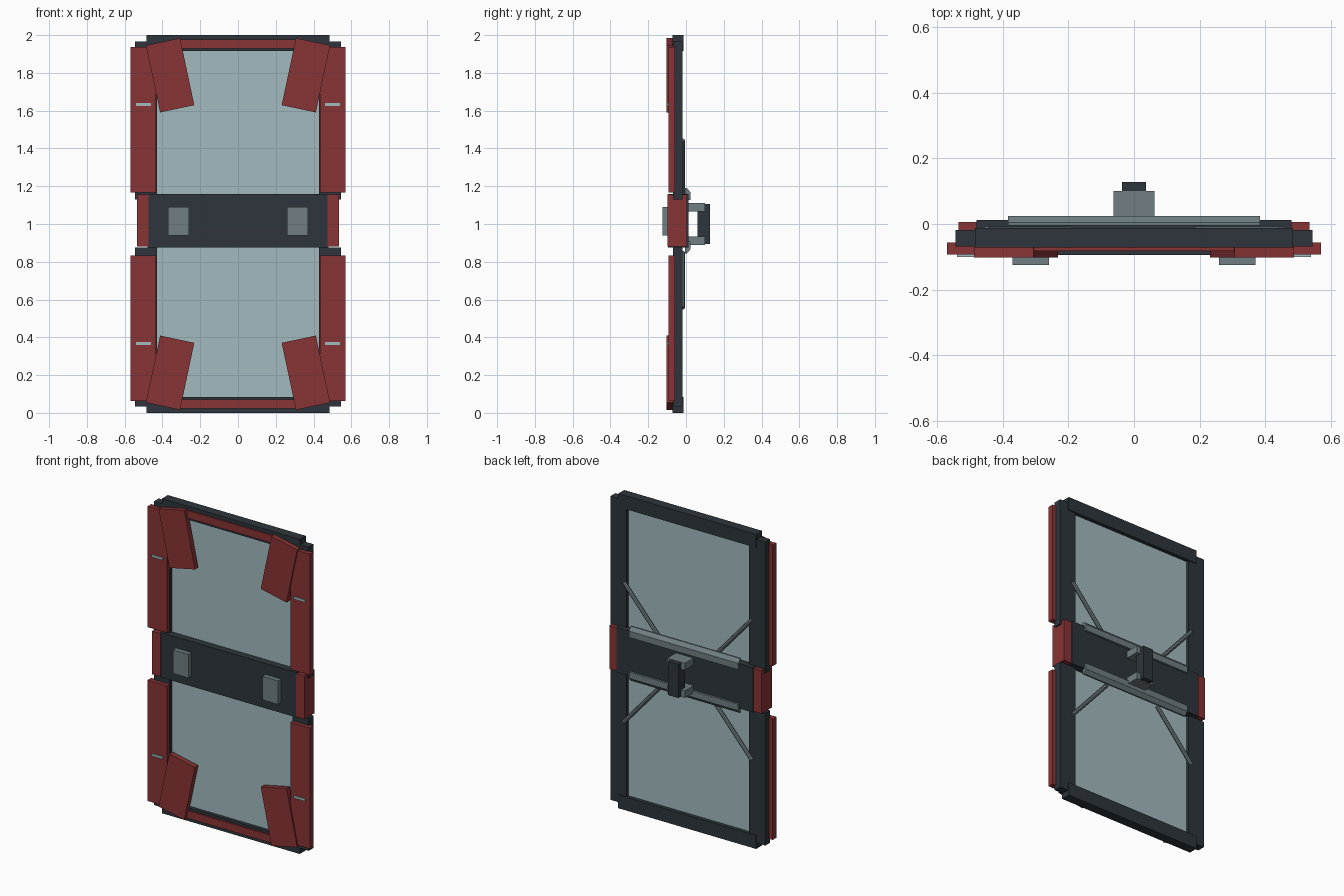
import bpy
import bmesh
import math
from mathutils import Matrix, Vector

cube = bpy.data.objects.get("Cube")
if cube:
    bpy.data.objects.remove(cube, do_unlink=True)


def material(name, r, g, b):
    mat = bpy.data.materials.new(name)
    mat.use_nodes = True
    mat.diffuse_color = (r, g, b, 1)
    mat.node_tree.nodes["Principled BSDF"].inputs["Base Color"].default_value = (r, g, b, 1)
    return mat


DARK = material("dark_frame", 0.027, 0.036, 0.044)
RED = material("red_armour", 0.25, 0.034, 0.036)
GREY = material("grey_metal", 0.16, 0.21, 0.225)
GLASS = material("pale_glass", 0.36, 0.49, 0.51)


def add_object(name, bm, mat):
    bmesh.ops.recalc_face_normals(bm, faces=bm.faces)
    mesh = bpy.data.meshes.new(name)
    bm.to_mesh(mesh)
    bm.free()
    mesh.materials.append(mat)
    obj = bpy.data.objects.new(name, mesh)
    bpy.context.collection.objects.link(obj)
    return obj


def box(name, mat, x, y, z, angle=0.0):
    """Box from (low, high) ranges, turned about the y axis through its centre."""
    bm = bmesh.new()
    bmesh.ops.create_cube(bm, size=1)
    size = [r[1] - r[0] for r in (x, y, z)]
    centre = Vector([(r[0] + r[1]) / 2 for r in (x, y, z)])
    bm.transform(Matrix.Translation(centre) @ Matrix.Rotation(angle, 4, "Y")
                 @ Matrix.Diagonal((*size, 1)))
    return add_object(name, bm, mat)


def span(a, b, sign=1, centre=0.0):
    """Range reflected about a centre when sign is negative."""
    return sorted((centre + sign * (a - centre), centre + sign * (b - centre)))


def extrude_x(name, mat, profile, half):
    """Prism along x from a (y, z) profile."""
    bm = bmesh.new()
    face = bm.faces.new([bm.verts.new((-half, y, z)) for y, z in profile])
    grown = bmesh.ops.extrude_face_region(bm, geom=[face])
    verts = [v for v in grown["geom"] if isinstance(v, bmesh.types.BMVert)]
    bmesh.ops.translate(bm, verts=verts, vec=(2 * half, 0, 0))
    return add_object(name, bm, mat)


def rod(name, mat, start, end, radius):
    start, end = Vector(start), Vector(end)
    bm = bmesh.new()
    bmesh.ops.create_cone(bm, cap_ends=True, segments=8, radius1=radius,
                          radius2=radius, depth=(end - start).length)
    turn = (end - start).to_track_quat("Z", "Y").to_matrix().to_4x4()
    bm.transform(Matrix.Translation((start + end) / 2) @ turn)
    return add_object(name, bm, mat)


# Central belt with its end caps and front pads
box("belt", DARK, (-0.48, 0.48), (-0.095, 0.012), (0.875, 1.16))
for side, sx in (("left", 1), ("right", -1)):
    box(f"belt_cap_{side}", RED, span(0.475, 0.535, sx), (-0.098, 0.006), (0.88, 1.155))
    box(f"front_pad_{side}", GREY, span(0.26, 0.37, sx), (-0.125, -0.09), (0.94, 1.09))

for level, sz in (("upper", 1), ("lower", -1)):
    # Window, outer rail and its trim
    box(f"{level}_window", GLASS, (-0.45, 0.45), (-0.05, -0.036), span(1.1, 1.94, sz, 1))
    box(f"{level}_end_rail", DARK, (-0.485, 0.485), (-0.072, -0.012), span(1.915, 2.0, sz, 1))
    box(f"{level}_rail_trim", RED, (-0.34, 0.34), (-0.082, -0.065), span(1.93, 1.978, sz, 1))

    # Bevelled rail behind the belt edge
    profile = [(y, 1.017 + sz * h) for y, h in (
        (-0.005, 0.11), (-0.005, 0.173), (0.005, 0.173), (0.025, 0.15), (0.025, 0.11))]
    extrude_x(f"{level}_back_rail", GREY, profile, 0.385)

    # Handle bracket
    box(f"{level}_handle_bracket", GREY, (-0.062, 0.062), (0.0, 0.1), span(1.065, 1.11, sz, 1))

    for side, sx in (("left", 1), ("right", -1)):
        name = f"{level}_{side}"
        inner_end = 1.13 if sz > 0 else 1.125
        box(f"{name}_side_bar", DARK, span(0.43, 0.545, sx), (-0.068, -0.018),
            span(inner_end, 1.965, sz, 1))
        box(f"{name}_side_panel", RED, span(0.433, 0.57, sx), (-0.093, -0.057),
            span(1.168, 1.937, sz, 1))
        box(f"{name}_corner_panel", RED, span(0.267, 0.452, sx), (-0.102, -0.07),
            span(1.606, 1.969, sz, 1), math.radians(12) * sx * sz)
        box(f"{name}_light_slot", GLASS, span(0.46, 0.54, sx), (-0.1, -0.09),
            span(1.625, 1.64, sz, 1))
        rod(f"{name}_brace", GREY, (sx * 0.45, -0.018, 1 + sz * 0.445),
            (sx * 0.19, -0.018, 1 + sz * 0.15), 0.012)

# Rear hand grip
box("hand_grip", DARK, (-0.036, 0.036), (0.062, 0.128), (0.893, 1.107))
